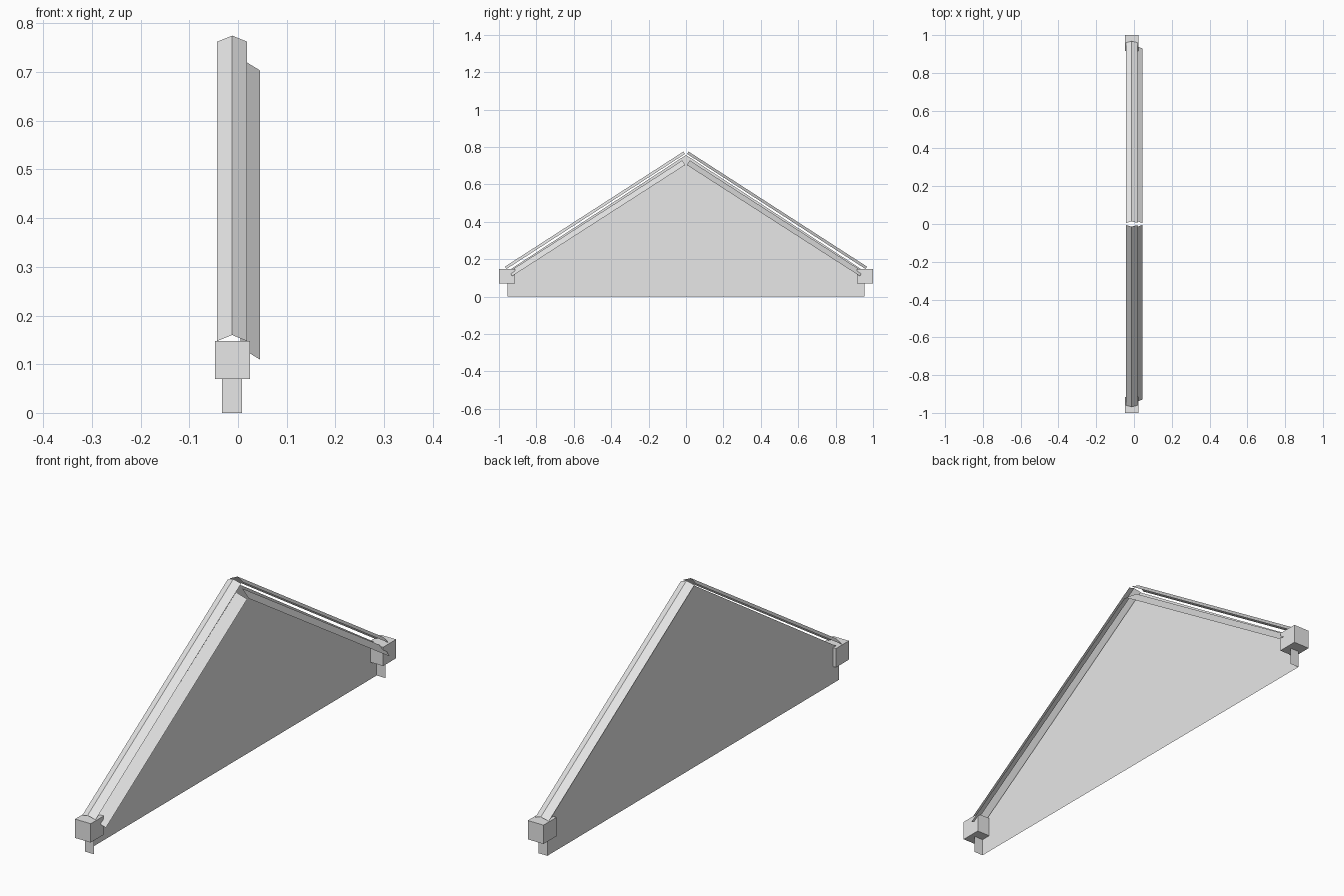
import bpy
import bmesh

if "Cube" in bpy.data.objects:
    bpy.data.objects.remove(bpy.data.objects["Cube"])

plaster = bpy.data.materials.new("pale_grey")
plaster.diffuse_color = (0.8, 0.8, 0.8, 1)
plaster.use_nodes = True
plaster.node_tree.nodes["Principled BSDF"].inputs["Base Color"].default_value = plaster.diffuse_color


def make(name, faces):
    """Object from a few polygons given as corner lists."""
    bm = bmesh.new()
    for corners in faces:
        bm.faces.new([bm.verts.new(c) for c in corners])
    bmesh.ops.remove_doubles(bm, verts=bm.verts, dist=1e-5)
    bmesh.ops.recalc_face_normals(bm, faces=bm.faces)
    mesh = bpy.data.meshes.new(name)
    bm.to_mesh(mesh)
    bm.free()
    mesh.materials.append(plaster)
    obj = bpy.data.objects.new(name, mesh)
    bpy.context.collection.objects.link(obj)


def sloped_strip(name, section, low, high, side):
    """Thin sheet up one slope; section holds (x, depth square to the slope)."""
    def point(x, depth, end):
        return (x, side * (end[0] - 0.541 * depth), end[1] - 0.841 * depth)
    faces = []
    for a, b in zip(section, section[1:]):
        faces.append([point(*a, low), point(*b, low),
                      point(*b, high), point(*a, high)])
    make(name, faces)


def block(name, x0, x1, y0, y1, z0, z1):
    bpy.ops.mesh.primitive_cube_add(
        size=1, location=((x0 + x1) / 2, (y0 + y1) / 2, (z0 + z1) / 2))
    obj = bpy.context.object
    obj.name = name
    obj.scale = (x1 - x0, y1 - y0, z1 - z0)
    obj.data.materials.append(plaster)


# Thin gable wall with a return at each end
X0, X1, Y, EAVE = -0.033, 0.008, 0.955, 0.135
wall = [[(X0, -Y, 0), (X0, Y, 0), (X0, Y, EAVE), (X0, 0, 0.757), (X0, -Y, EAVE)]]
for s in (-1, 1):
    wall.append([(X0, s * Y, 0), (X1, s * Y, 0),
                 (X1, s * Y, EAVE), (X0, s * Y, EAVE)])
make("gable_wall", wall)

for s, label in ((-1, "front"), (1, "back")):
    # Ridged coping along the top of the slope
    sloped_strip(label + "_coping",
                 [(-0.043, 0.015), (-0.012, 0), (0.019, 0.015)],
                 (0.968, 0.16), (0.014, 0.775), s)
    # Slanted flashing below the coping
    sloped_strip(label + "_flashing", [(0.005, 0), (0.045, 0.029)],
                 (0.945, 0.134), (0.02, 0.728), s)
    # Eave block
    ys = sorted((s * 0.915, s * 1.0))
    block(label + "_eave_block", -0.047, 0.025, ys[0], ys[1], 0.07, 0.148)
